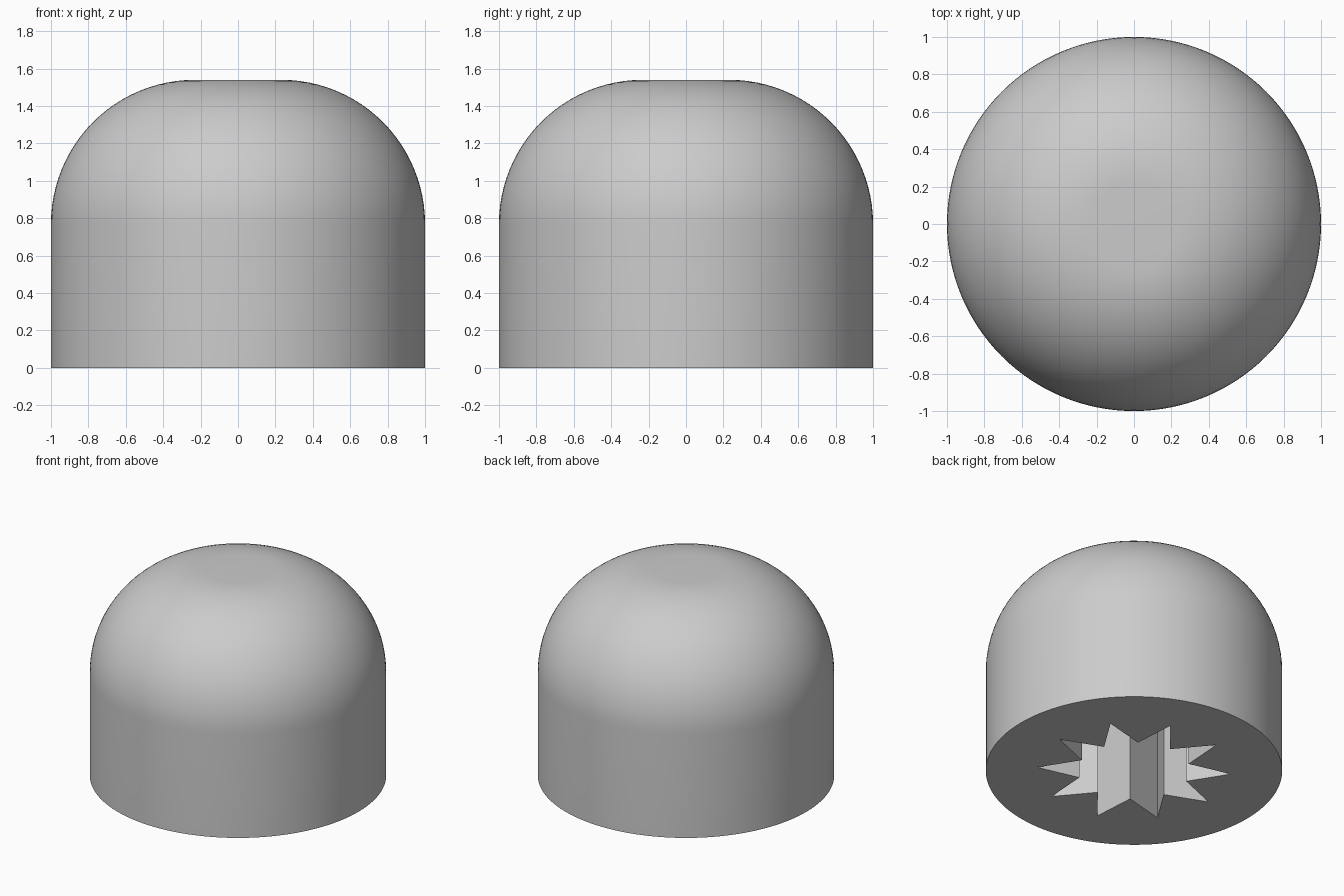
import bpy
import bmesh
from math import cos, sin, pi, radians

cube = bpy.data.objects.get("Cube")
if cube:
    bpy.data.objects.remove(cube, do_unlink=True)

SIDES = 128
HEIGHT = 1.54
FILLET = 0.77          # radius of the rounded shoulder
POINTS = 10            # star points of the socket
TIP_R, NOTCH_R = 0.655, 0.38
DEPTH = 0.77           # socket depth
ARC_STEPS = 24

grey = bpy.data.materials.new("plain grey")
grey.use_nodes = True
colour = (0.6, 0.6, 0.6, 1.0)
grey.diffuse_color = colour
grey.node_tree.nodes["Principled BSDF"].inputs["Base Color"].default_value = colour

bm = bmesh.new()


def ring(radii, count, z):
    """Closed ring of vertices; the radii alternate around it."""
    verts = []
    for i in range(count):
        a = 2 * pi * i / count
        r = radii[i % len(radii)]
        verts.append(bm.verts.new((r * cos(a), r * sin(a), z)))
    return verts


def bridge(lower, upper):
    n = len(lower)
    for i in range(n):
        j = (i + 1) % n
        bm.faces.new((lower[i], lower[j], upper[j], upper[i]))


def loop_edges(verts):
    return [bm.edges.get((v, verts[i - 1])) for i, v in enumerate(verts)]


# Outer wall and rounded shoulder
profile = [(1.0, 0.0)]
for k in range(ARC_STEPS + 1):
    t = pi / 2 * k / ARC_STEPS
    profile.append((1 - FILLET + FILLET * cos(t), HEIGHT - FILLET + FILLET * sin(t)))
rings = [ring([r], SIDES, z) for r, z in profile]
for lower, upper in zip(rings, rings[1:]):
    bridge(lower, upper)
bm.faces.new(rings[-1])

# Star socket, open at the underside
mouth = ring([TIP_R, NOTCH_R], POINTS * 2, 0.0)
ceiling = ring([TIP_R, NOTCH_R], POINTS * 2, DEPTH)
bridge(mouth, ceiling)
bm.faces.new(ceiling)

# Underside between the rim and the socket mouth
bmesh.ops.triangle_fill(bm, use_beauty=True,
                        edges=loop_edges(rings[0]) + loop_edges(mouth))
bmesh.ops.recalc_face_normals(bm, faces=bm.faces)

mesh = bpy.data.meshes.new("domed_knob")
bm.to_mesh(mesh)
bm.free()
mesh.materials.append(grey)
knob = bpy.data.objects.new("domed_knob", mesh)
bpy.context.collection.objects.link(knob)

# Smooth dome, sharp rim and star corners
bpy.ops.object.select_all(action='DESELECT')
knob.select_set(True)
bpy.context.view_layer.objects.active = knob
bpy.ops.object.shade_smooth_by_angle(angle=radians(30))
